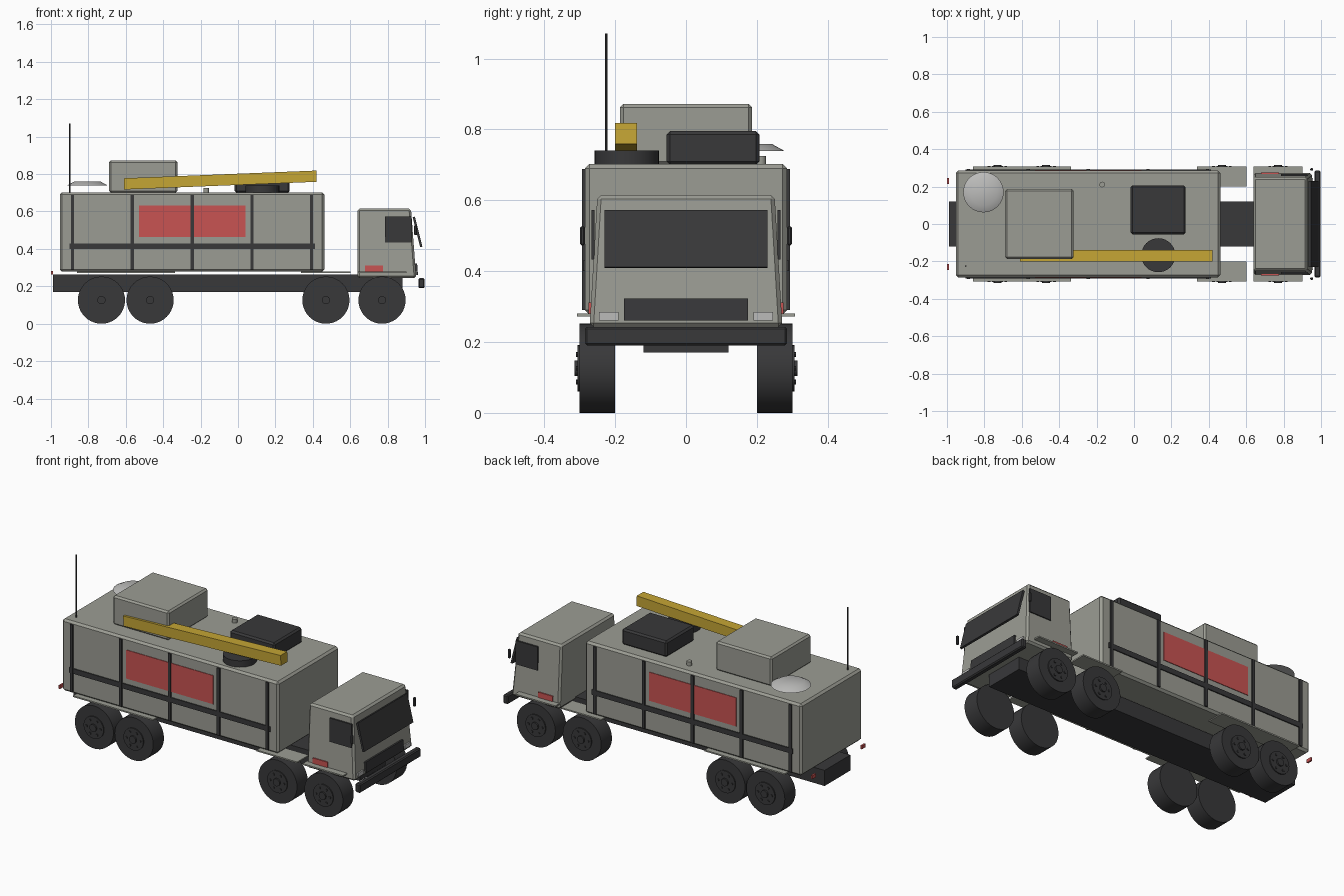
import bpy, bmesh, math

if "Cube" in bpy.data.objects:
    bpy.data.objects.remove(bpy.data.objects["Cube"])

def material(name, rgb):
    m = bpy.data.materials.new(name)
    m.diffuse_color = (*rgb, 1)
    m.use_nodes = True
    m.node_tree.nodes["Principled BSDF"].inputs["Base Color"].default_value = m.diffuse_color
    return m

GREY = material("body grey", (0.33, 0.335, 0.295))
DARK = material("dark trim", (0.04, 0.04, 0.042))
RED = material("signal red", (0.58, 0.088, 0.085))
YELLOW = material("boom yellow", (0.56, 0.38, 0.035))
LIGHT = material("pale grey", (0.50, 0.50, 0.49))

def finish(name, bm, mat, smooth=False):
    bmesh.ops.recalc_face_normals(bm, faces=bm.faces)
    me = bpy.data.meshes.new(name)
    bm.to_mesh(me)
    bm.free()
    ob = bpy.data.objects.new(name, me)
    bpy.context.collection.objects.link(ob)
    me.materials.append(mat)
    if smooth:
        bpy.ops.object.select_all(action='DESELECT')
        ob.select_set(True)
        bpy.context.view_layer.objects.active = ob
        bpy.ops.object.shade_smooth_by_angle(angle=math.radians(35))
    return ob

def box(name, x, y, z, mat, bevel=0.0, tilt=0.0):
    """Box from (min, max) ranges, optionally bevelled and tilted about y."""
    bm = bmesh.new()
    bmesh.ops.create_cube(bm, size=1)
    bmesh.ops.scale(bm, verts=bm.verts, vec=(x[1] - x[0], y[1] - y[0], z[1] - z[0]))
    if bevel:
        bmesh.ops.bevel(bm, geom=bm.edges[:], offset=bevel, segments=1, affect='EDGES')
    ob = finish(name, bm, mat)
    ob.location = (sum(x) / 2, sum(y) / 2, sum(z) / 2)
    ob.rotation_euler.y = tilt
    return ob

def cylinder(name, loc, r, depth, mat, axis='Z', r2=None, segs=32):
    bm = bmesh.new()
    bmesh.ops.create_cone(bm, cap_ends=True, segments=segs, radius1=r,
                          radius2=r if r2 is None else r2, depth=depth)
    ob = finish(name, bm, mat, smooth=True)
    ob.location = loc
    if axis == 'Y':
        ob.rotation_euler.x = math.pi / 2
    return ob

def side_box(name, x, y, z, mat, bevel=0.0):
    """The same box on both flanks; y is measured outward."""
    box(name + "_left", x, y, z, mat, bevel)
    box(name + "_right", x, (-y[1], -y[0]), z, mat, bevel)

# Chassis and bumper
box("chassis", (-0.99, 0.88), (-0.12, 0.12), (0.17, 0.262), DARK)
box("front_bumper", (0.965, 0.997), (-0.285, 0.285), (0.19, 0.243), DARK, 0.006)

# Wheels with hubs, bolts and flat fenders
for wx in (-0.73, -0.47, 0.47, 0.77):
    side_box("fender", (wx - 0.132, wx + 0.132), (0.2, 0.308), (0.272, 0.28), GREY)
    for s in (-1, 1):
        cylinder("tyre", (wx, s * 0.25, 0.126), 0.126, 0.10, DARK, 'Y', segs=40)
        cylinder("rim", (wx, s * 0.297, 0.126), 0.065, 0.018, DARK, 'Y')
        cylinder("hub", (wx, s * 0.3, 0.126), 0.022, 0.03, DARK, 'Y', segs=16)
        for i in range(6):
            a = i * math.pi / 3
            cylinder("bolt", (wx + 0.045 * math.cos(a), s * 0.304, 0.126 + 0.045 * math.sin(a)),
                     0.007, 0.014, DARK, 'Y', segs=8)

# Cargo body with ribs, belt and red side panels
box("cargo_body", (-0.953, 0.462), (-0.285, 0.285), (0.278, 0.702), GREY, 0.012)
for rx in (-0.885, -0.565, -0.245, 0.075, 0.393):
    side_box("rib", (rx - 0.009, rx + 0.009), (0.28, 0.293), (0.29, 0.688), DARK)
side_box("belt", (-0.9, 0.413), (0.28, 0.291), (0.4, 0.43), DARK)
side_box("red_panel", (-0.53, 0.04), (0.28, 0.2885), (0.463, 0.632), RED)

# Cab: side profile extruded, narrower at the roof
bm = bmesh.new()
profile = [(0.638, 0.243, 0.272), (0.953, 0.243, 0.272), (0.925, 0.615, 0.25), (0.638, 0.615, 0.25)]
rings = [[bm.verts.new((x, s * w, z)) for x, z, w in profile] for s in (-1, 1)]
for r in rings:
    bm.faces.new(r)
for i in range(4):
    j = (i + 1) % 4
    bm.faces.new((rings[0][i], rings[0][j], rings[1][j], rings[1][i]))
bmesh.ops.recalc_face_normals(bm, faces=bm.faces)
bmesh.ops.bevel(bm, geom=bm.edges[:], offset=0.011, segments=1, affect='EDGES')
finish("cab", bm, GREY)

# Cab details
box("windscreen", (0.954, 0.966), (-0.23, 0.23), (0.408, 0.573), DARK, tilt=-0.245)
box("grille", (0.94, 0.96), (-0.175, 0.175), (0.26, 0.322), DARK, tilt=-0.075)
side_box("headlight", (0.94, 0.958), (0.19, 0.245), (0.26, 0.284), LIGHT)
side_box("side_window", (0.785, 0.928), (0.2575, 0.267), (0.433, 0.573), DARK)
side_box("side_marker", (0.68, 0.776), (0.265, 0.2745), (0.28, 0.312), RED)
side_box("mirror", (0.942, 0.958), (0.285, 0.299), (0.473, 0.526), DARK, 0.004)
side_box("tail_light", (-1.0, -0.99), (0.214, 0.247), (0.262, 0.282), RED)

# Roof equipment
box("roof_unit", (-0.69, -0.323), (-0.186, 0.186), (0.7, 0.872), GREY, 0.01)
box("roof_hatch", (-0.018, 0.276), (-0.055, 0.207), (0.7, 0.795), DARK, 0.01)
cylinder("boom_turntable", (0.13, -0.167, 0.718), 0.091, 0.044, DARK)
box("boom", (-0.61, 0.42), (-0.2, -0.138), (0.738, 0.798), YELLOW, tilt=-0.04)
cylinder("antenna", (-0.9, -0.225, 0.885), 0.004, 0.37, DARK, segs=8)
cylinder("roof_knob", (-0.17, 0.211, 0.712), 0.015, 0.026, GREY, segs=16)

# Shallow domed dish
cylinder("dish", (-0.805, 0.17, 0.749), 0.108, 0.02, LIGHT, r2=0.072)
